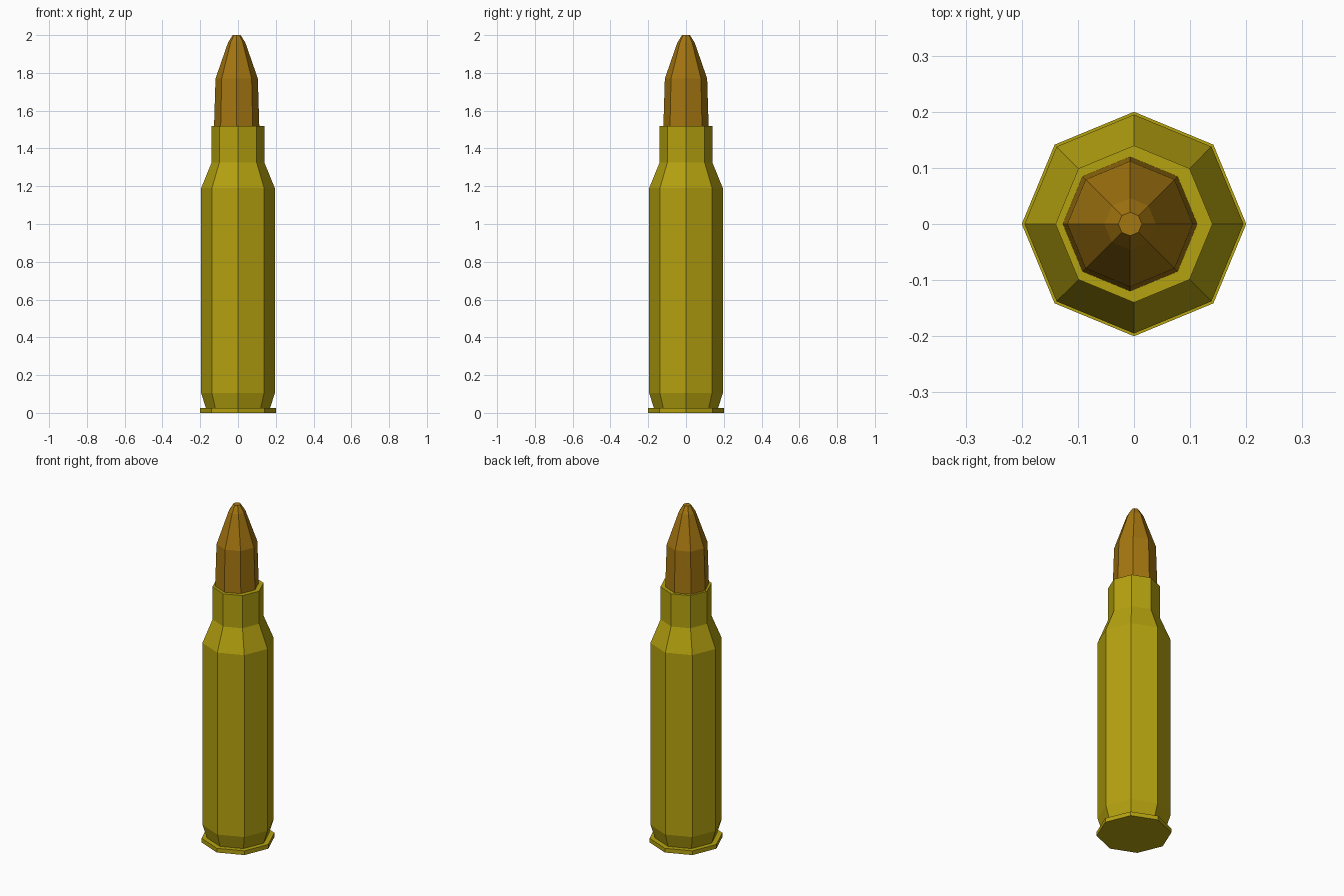
import bpy, bmesh
from math import cos, sin, tau

if "Cube" in bpy.data.objects:
    bpy.data.objects.remove(bpy.data.objects["Cube"])

SIDES = 8


def material(name, rgb):
    m = bpy.data.materials.new(name)
    m.diffuse_color = (*rgb, 1)
    m.use_nodes = True
    m.node_tree.nodes["Principled BSDF"].inputs["Base Color"].default_value = m.diffuse_color
    return m


def lathe(name, profile, mat, x=0.0):
    """Closed, flat-faced octagonal solid from (radius, z) pairs, bottom to top."""
    bm = bmesh.new()
    rings = [[bm.verts.new((r * cos(tau * i / SIDES), r * sin(tau * i / SIDES), z))
              for i in range(SIDES)] for r, z in profile]
    for low, high in zip(rings, rings[1:]):
        for i in range(SIDES):
            j = (i + 1) % SIDES
            bm.faces.new((low[i], low[j], high[j], high[i]))
    bm.faces.new(rings[0][::-1])
    bm.faces.new(rings[-1])
    mesh = bpy.data.meshes.new(name)
    bm.to_mesh(mesh)
    bm.free()
    mesh.materials.append(mat)
    obj = bpy.data.objects.new(name, mesh)
    obj.location.x = x
    bpy.context.collection.objects.link(obj)
    return obj


brass = material("brass", (0.46, 0.36, 0.005))
copper = material("copper", (0.37, 0.18, 0.005))

# Casing: rim, extractor groove, body, shoulder and neck
lathe("casing", [(0.20, 0), (0.20, 0.025), (0.17, 0.025), (0.195, 0.105),
                 (0.195, 1.19), (0.14, 1.325), (0.14, 1.52)], brass)

# Bullet: seated in the neck, very slightly off centre
lathe("bullet", [(0.12, 1.51), (0.112, 1.77), (0.046, 1.96), (0.021, 2.0)],
      copper, x=-0.007)
